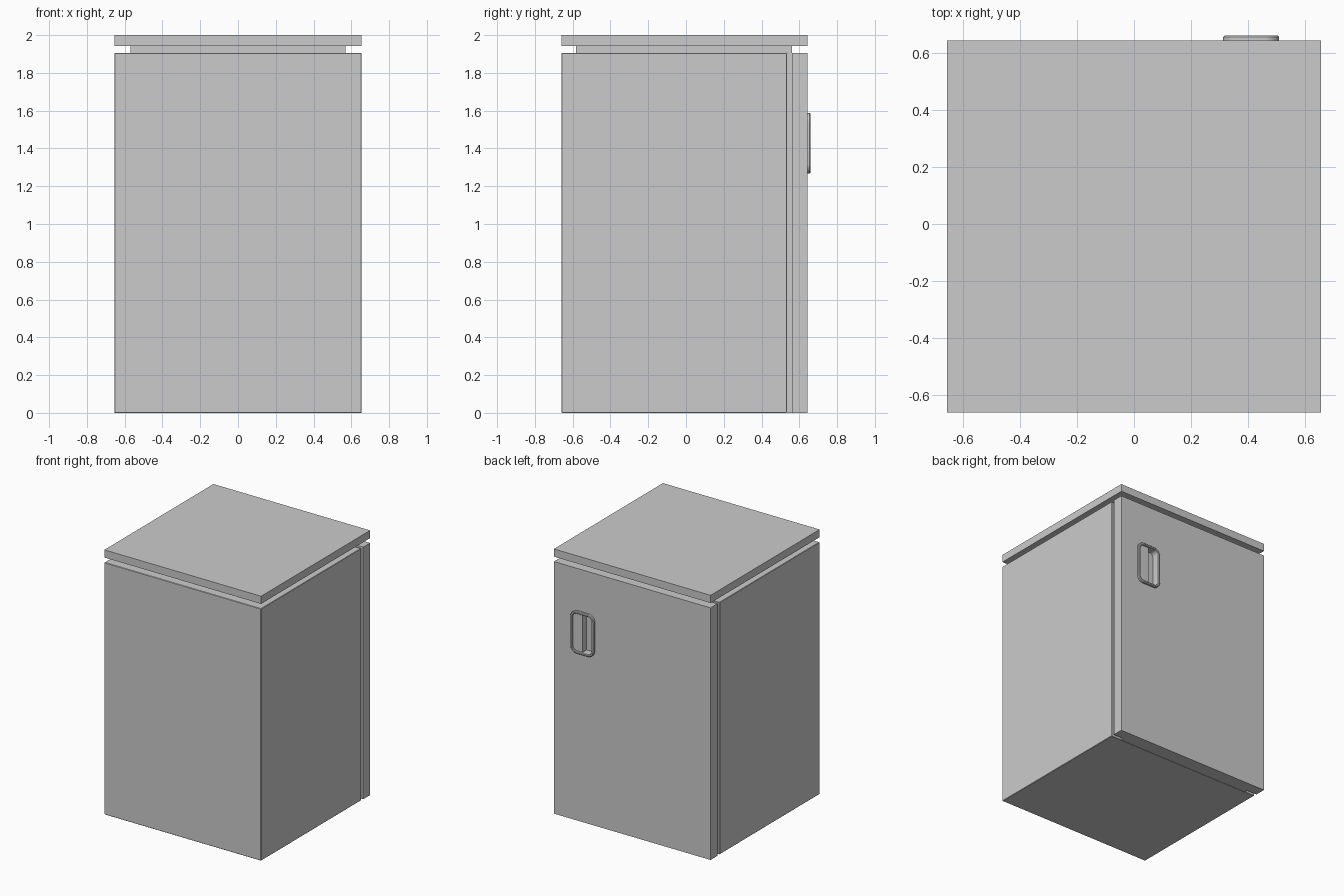
import bpy, bmesh, math

if "Cube" in bpy.data.objects:
    bpy.data.objects.remove(bpy.data.objects["Cube"])


def box(name, x0, x1, y0, y1, z0, z1, bevel=0.0):
    bm = bmesh.new()
    bmesh.ops.create_cube(bm, size=1)
    for v in bm.verts:
        v.co.x = (x0 + x1) / 2 + v.co.x * (x1 - x0)
        v.co.y = (y0 + y1) / 2 + v.co.y * (y1 - y0)
        v.co.z = (z0 + z1) / 2 + v.co.z * (z1 - z0)
    return finish(name, bm, bevel)


def finish(name, bm, bevel=0.0):
    bmesh.ops.recalc_face_normals(bm, faces=bm.faces)
    me = bpy.data.meshes.new(name)
    bm.to_mesh(me)
    bm.free()
    ob = bpy.data.objects.new(name, me)
    bpy.context.collection.objects.link(ob)
    if bevel:
        mod = ob.modifiers.new("bevel", 'BEVEL')
        mod.width = bevel
        mod.segments = 1
    return ob


# Handle outline, measured on the door plane
HX, HZ, HW, HH, HR = 0.41, 1.428, 0.098, 0.16, 0.05


def outline(inset, y, steps=8):
    r = HR - inset
    pts = []
    for q, (sx, sz) in enumerate([(1, 1), (-1, 1), (-1, -1), (1, -1)]):
        for i in range(steps + 1):
            a = math.pi / 2 * (q + i / steps)
            pts.append((HX + sx * (HW - HR) + r * math.cos(a), y,
                        HZ + sz * (HH - HR) + r * math.sin(a)))
    return pts


def loft(name, rings):
    bm = bmesh.new()
    loops = [[bm.verts.new(p) for p in outline(*r)] for r in rings]
    for a, b in zip(loops, loops[1:]):
        for i in range(len(a)):
            j = (i + 1) % len(a)
            bm.faces.new((a[i], a[j], b[j], b[i]))
    bm.faces.new(loops[0])
    bm.faces.new(loops[-1])
    return finish(name, bm)


# Cabinet body, recessed seal strip, recessed neck and worktop
box("cabinet_body", -0.655, 0.655, -0.66, 0.535, 0, 1.905, 0.003)
box("door_seal", -0.57, 0.57, 0.535, 0.56, 0, 1.905)
box("top_neck", -0.57, 0.57, -0.582, 0.56, 1.905, 1.942)
box("worktop", -0.655, 0.655, -0.66, 0.642, 1.942, 2.0)

# Door with a pocket for the handle
door = box("door", -0.655, 0.655, 0.56, 0.642, 0, 1.905)
cutter = loft("pocket_cutter", [(0.013, 0.594), (0.013, 0.70)])
cut = door.modifiers.new("pocket", 'BOOLEAN')
cut.operation = 'DIFFERENCE'
cut.solver = 'EXACT'
cut.object = cutter
bpy.context.view_layer.objects.active = door
bpy.ops.object.modifier_apply(modifier="pocket")
bpy.data.objects.remove(cutter)

# Recessed handle cup with raised rounded rim, and the grip plate over half of it
cup = loft("handle_cup", [(0.015, 0.595), (0.015, 0.636), (0, 0.638), (0, 0.655),
                          (0.005, 0.66), (0.014, 0.66), (0.018, 0.656), (0.018, 0.60)])
bpy.ops.object.select_all(action='DESELECT')
cup.select_set(True)
bpy.context.view_layer.objects.active = cup
bpy.ops.object.shade_smooth_by_angle(angle=math.radians(30))
box("handle_grip", HX, HX + HW - 0.018, 0.60, 0.648, HZ - HH + 0.018, HZ + HH - 0.018)
